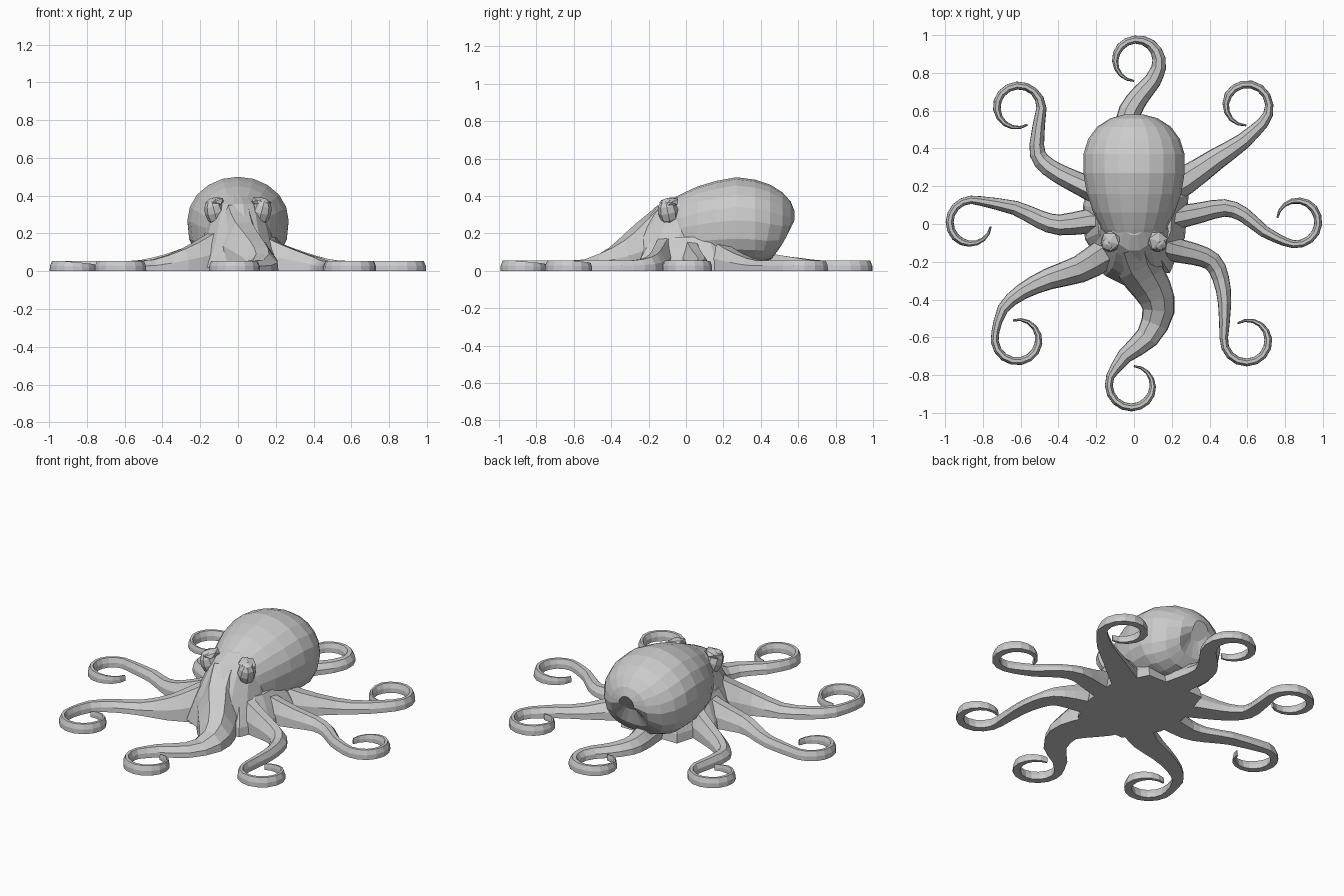
import bpy, bmesh, math
from mathutils import Vector

if "Cube" in bpy.data.objects:
    bpy.data.objects.remove(bpy.data.objects["Cube"])


def loft(name, rings):
    """Skin a list of equal-length point rings and cap both ends."""
    bm = bmesh.new()
    vs = [[bm.verts.new(p) for p in r] for r in rings]
    n = len(vs[0])
    for a, b in zip(vs, vs[1:]):
        for i in range(n):
            j = (i + 1) % n
            bm.faces.new((a[i], a[j], b[j], b[i]))
    bm.faces.new(vs[0])
    bm.faces.new(vs[-1])
    bmesh.ops.recalc_face_normals(bm, faces=bm.faces)
    me = bpy.data.meshes.new(name)
    bm.to_mesh(me)
    bm.free()
    ob = bpy.data.objects.new(name, me)
    bpy.context.collection.objects.link(ob)
    return ob


def smooth_path(pts):
    """Catmull-Rom, one extra point per span."""
    out = []
    for i in range(len(pts) - 1):
        p0, p1, p2 = pts[max(i - 1, 0)], pts[i], pts[i + 1]
        p3 = pts[min(i + 2, len(pts) - 1)]
        out += [p1, (9 * (p1 + p2) - p0 - p3) / 16]
    return out + [pts[-1]]


def arm(name, stem, curl, w0, h0):
    """Flat-bottomed tapering arm: stem points, then a curl (cx, cy, start, sweep)."""
    path = smooth_path([Vector(p) for p in stem + [curl_point(curl, 0)]])
    path += [curl_point(curl, k / 13) for k in range(1, 14)]
    dist = [0]
    for a, b in zip(path, path[1:]):
        dist.append(dist[-1] + (b - a).length)
    section = [(-.5, 0), (.5, 0), (.47, .5), (.2, 1), (-.2, 1), (-.47, .5)]
    rings = []
    for i, p in enumerate(path):
        t = path[min(i + 1, len(path) - 1)] - path[max(i - 1, 0)]
        side = Vector((t.y, -t.x)).normalized()
        d = dist[i]
        tip = min(1, .25 + (dist[-1] - d) / .3)
        w = (.042 + (w0 - .042) * max(0, 1 - d / .8)) * tip
        h = (.055 + (h0 - .055) * max(0, 1 - d / .45) ** 1.4) * (.5 + .5 * tip)
        rings.append([(p.x + side.x * s * w, p.y + side.y * s * w, z * h) for s, z in section])
    return loft(name, rings)


def curl_point(curl, f):
    cx, cy, start, sweep = curl
    a, r = math.radians(start + sweep * f), .125 - .022 * f
    return Vector((cx + r * math.cos(a), cy + r * math.sin(a)))


# Eight arms
arm("back_arm", [(0, .3), (-.03, .5), (-.02, .6), (.04, .69), (.1, .76)],
    (.01, .86, -15, 280), .17, .12)
arm("back_right_arm", [(.12, .15), (.27, .23), (.43, .34), (.58, .44)],
    (.595, .625, -45, 315), .18, .18)
arm("right_arm", [(.1, .02), (.2, .03), (.35, .06), (.48, .085), (.58, .05), (.69, -.04)],
    (.86, .015, -120, 290), .14, .2)
arm("front_right_arm", [(.08, -.08), (.19, -.13), (.32, -.16), (.415, -.2), (.46, -.29), (.48, -.42)],
    (.6, -.615, 175, 305), .15, .22)
arm("front_arm", [(0, -.14), (.03, -.24), (.1, -.35), (.13, -.46), (.07, -.6), (-.05, -.7)],
    (-.01, -.855, 158, 287), .27, .35)
arm("front_left_arm", [(-.08, -.12), (-.17, -.17), (-.29, -.24), (-.45, -.29), (-.595, -.36), (-.695, -.45)],
    (-.615, -.61, 162, 303), .19, .24)
arm("left_arm", [(-.1, .02), (-.235, .015), (-.395, -.005), (-.5, .025), (-.63, .085)],
    (-.86, .005, 70, 280), .15, .2)
arm("back_left_arm", [(-.13, .13), (-.26, .2), (-.395, .265), (-.49, .335), (-.515, .42)],
    (-.615, .615, 0, 300), .14, .18)

# Web joining the arm roots
web = [(.19, -.26), (.27, -.07), (.29, .16), (.19, .36), (-.19, .36),
       (-.27, .1), (-.26, -.08), (-.14, -.27)]
loft("arm_web", [[(x * s, .03 + (y - .03) * s, z) for x, y in web]
                 for z, s in [(0, 1), (.05, .97), (.11, .86), (.18, .72)]])

# Mantle: rings along y (y, bottom, top, half width), squarer below
mantle = [(-.1, .1, .37, .12), (-.03, .05, .408, .17), (.06, .04, .45, .215), (.16, .04, .48, .25),
          (.27, .04, .5, .268), (.37, .04, .487, .268), (.45, .04, .46, .243),
          (.515, .06, .42, .195), (.56, .12, .37, .125), (.58, .22, .32, .05)]
rings = []
for y, zb, zt, w in mantle:
    zm = zb + (zt - zb) * .5
    ring = []
    for k in range(20):
        c, s = math.cos(k * math.pi / 10), math.sin(k * math.pi / 10)
        e = 1 if s > 0 else .72
        ring.append((w * math.copysign(abs(c) ** e, c),
                     y - (.06 * max(0, -s) if y > .4 else 0),
                     zm + (zt - zm) * math.copysign(abs(s) ** e, s)))
    rings.append(ring)
loft("mantle", rings)

# Head: rings stacked in z (z, half width, front y, back y)
head = [(.02, .25, -.33, .2), (.1, .215, -.31, .2), (.17, .185, -.285, .2), (.24, .165, -.24, .2),
        (.3, .15, -.195, .2), (.355, .125, -.145, .2), (.395, .08, -.06, .15)]
loft("head", [[(w * math.cos(k * math.pi / 7), (f + b) / 2 + (b - f) / 2 * math.sin(k * math.pi / 7), z)
               for k in range(14)] for z, w, f, b in head])

# Eyes with angular lids
for side, s in (("left", -1), ("right", 1)):
    bpy.ops.mesh.primitive_uv_sphere_add(segments=8, ring_count=6, radius=1,
                                         location=(s * .125, -.095, .315), rotation=(.2, s * .25, 0))
    eye = bpy.context.object
    eye.name = side + "_eye"
    eye.scale = (.052, .055, .075)
    bpy.ops.mesh.primitive_ico_sphere_add(subdivisions=1, radius=1,
                                          location=(s * .125, -.09, .365), rotation=(.25, s * .2, s * .3))
    lid = bpy.context.object
    lid.name = side + "_eyelid"
    lid.scale = (.058, .058, .026)
